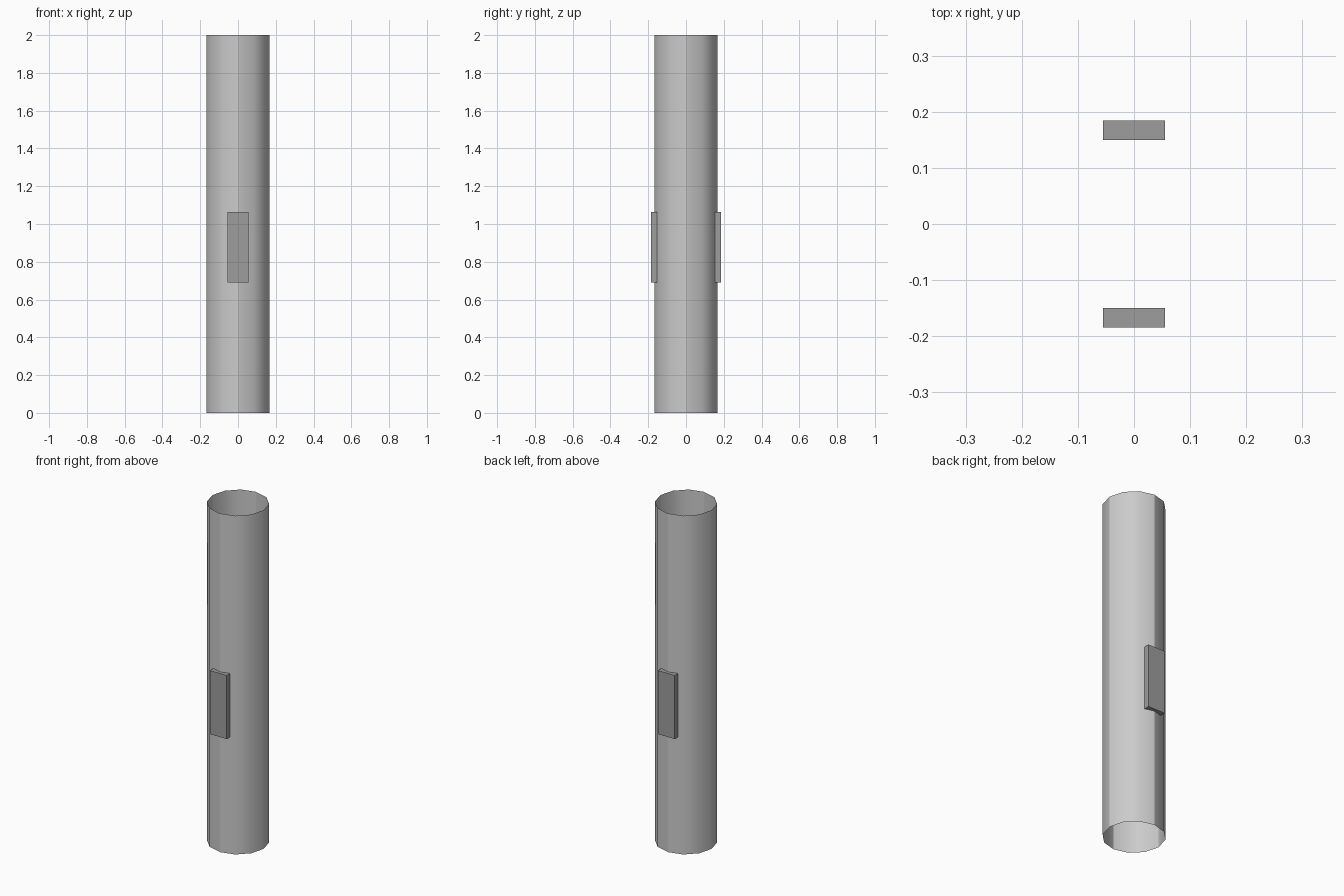
import bpy

cube = bpy.data.objects.get("Cube")
if cube:
    bpy.data.objects.remove(cube, do_unlink=True)


def make_material(name, grey):
    mat = bpy.data.materials.new(name)
    mat.use_nodes = True
    colour = (grey, grey, grey, 1)
    mat.diffuse_color = colour
    mat.node_tree.nodes["Principled BSDF"].inputs["Base Color"].default_value = colour
    return mat


light_grey = make_material("light grey", 0.6)
dark_grey = make_material("dark grey", 0.34)

# Open-ended tube
bpy.ops.mesh.primitive_cylinder_add(vertices=12, radius=0.167, depth=2,
                                    end_fill_type='NOTHING', location=(0, 0, 1))
tube = bpy.context.object
tube.name = "tube"
tube.data.materials.append(light_grey)
bpy.ops.object.shade_smooth_by_angle()

# Plates set into the front and back of the tube
for name, side in (("front_plate", -1), ("back_plate", 1)):
    bpy.ops.mesh.primitive_cube_add(size=1, location=(0, side * 0.167, 0.877))
    plate = bpy.context.object
    plate.name = name
    plate.scale = (0.11, 0.035, 0.375)
    bpy.ops.object.transform_apply(location=False, rotation=False, scale=True)
    plate.data.materials.append(dark_grey)
